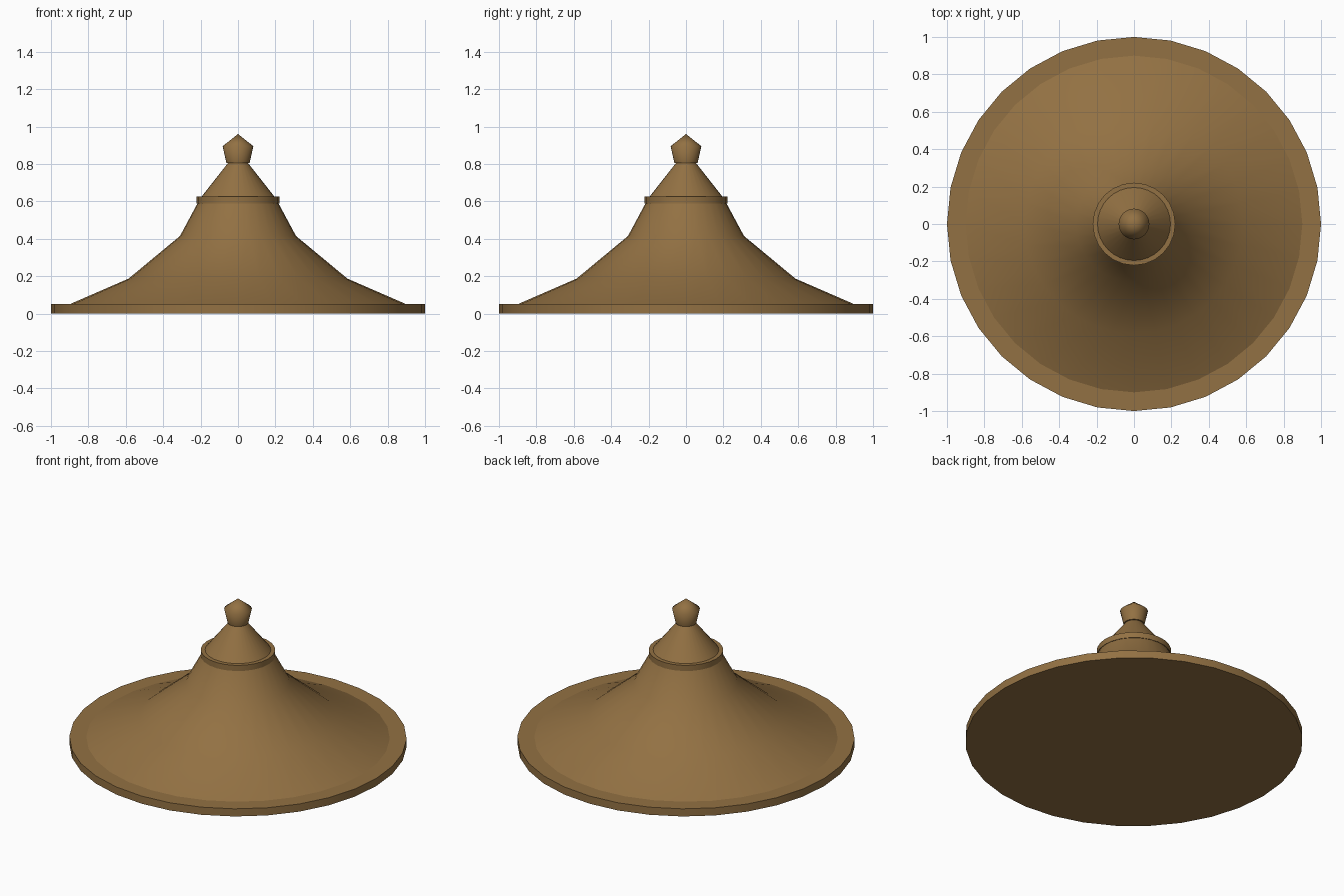
import bpy, bmesh, math

if "Cube" in bpy.data.objects:
    bpy.data.objects.remove(bpy.data.objects["Cube"])

mat = bpy.data.materials.new("warm brown")
mat.diffuse_color = (0.29, 0.165, 0.056, 1)
mat.use_nodes = True
mat.node_tree.nodes["Principled BSDF"].inputs["Base Color"].default_value = mat.diffuse_color


def lathe(name, profile, sides, angle):
    """Spin a closed (radius, height) profile around z, capping both ends."""
    bm = bmesh.new()
    rings = []
    for r, z in profile:
        if r == 0:
            rings.append([bm.verts.new((0, 0, z))])
        else:
            rings.append([bm.verts.new((r * math.cos(2 * math.pi * i / sides),
                                        r * math.sin(2 * math.pi * i / sides), z))
                          for i in range(sides)])
    for a, b in zip(rings, rings[1:]):
        for i in range(sides):
            j = (i + 1) % sides
            if len(b) == 1:
                bm.faces.new((a[i], a[j], b[0]))
            else:
                bm.faces.new((a[i], a[j], b[j], b[i]))
    bm.faces.new(rings[0][::-1])
    if len(rings[-1]) > 1:
        bm.faces.new(rings[-1])
    bmesh.ops.recalc_face_normals(bm, faces=bm.faces)
    mesh = bpy.data.meshes.new(name)
    bm.to_mesh(mesh)
    bm.free()
    mesh.materials.append(mat)
    ob = bpy.data.objects.new(name, mesh)
    bpy.context.collection.objects.link(ob)
    bpy.ops.object.select_all(action='DESELECT')
    ob.select_set(True)
    bpy.context.view_layer.objects.active = ob
    bpy.ops.object.shade_smooth_by_angle(angle=math.radians(angle))
    return ob


# Thin round base
lathe("base_rim", [(1, 0), (1, 0.05)], 32, 30)
# Flared body, sunk slightly into the base
lathe("flared_body", [(0.9, 0.045), (0.9, 0.05), (0.585, 0.187), (0.31, 0.415),
                      (0.2, 0.62)], 32, 30)
# Collar band
lathe("collar", [(0.221, 0.588), (0.221, 0.625)], 24, 30)
# Upper cone
lathe("upper_cone", [(0.195, 0.622), (0.195, 0.625), (0.052, 0.807)], 32, 30)
# Finial knob
lathe("finial", [(0.062, 0.805), (0.082, 0.895), (0, 0.96)], 32, 75)
